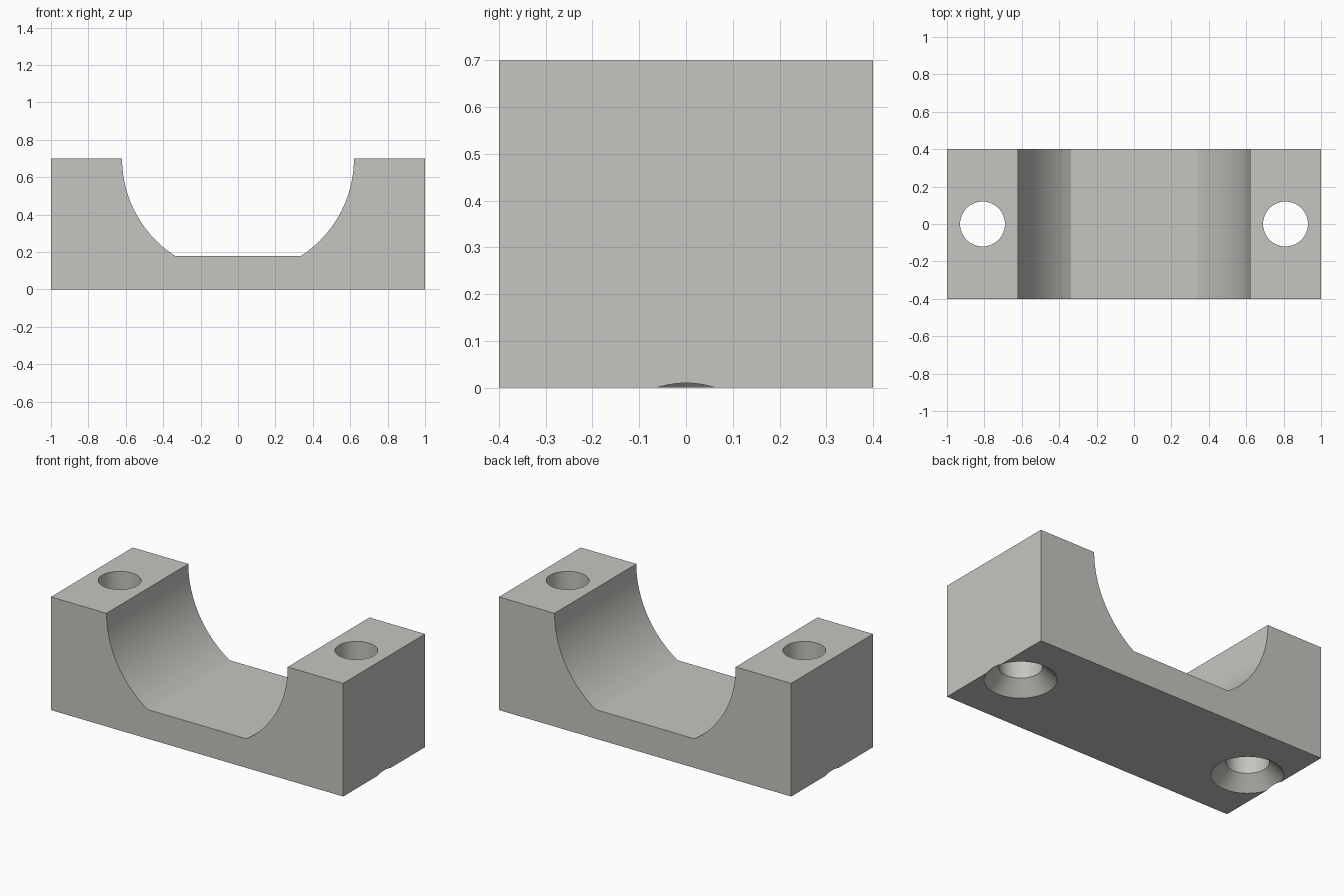
import bpy, bmesh, math

if "Cube" in bpy.data.objects:
    bpy.data.objects.remove(bpy.data.objects["Cube"])

grey = bpy.data.materials.new("warm_grey")
grey.diffuse_color = (0.56, 0.56, 0.53, 1)
grey.use_nodes = True
grey.node_tree.nodes["Principled BSDF"].inputs["Base Color"].default_value = grey.diffuse_color


def make_object(name, bm):
    bmesh.ops.recalc_face_normals(bm, faces=bm.faces)
    mesh = bpy.data.meshes.new(name)
    bm.to_mesh(mesh)
    bm.free()
    mesh.materials.append(grey)
    obj = bpy.data.objects.new(name, mesh)
    bpy.context.collection.objects.link(obj)
    return obj


# Block profile: round saddle with a flat floor, extruded along y
R, TOP, FLOOR, HALF = 0.62, 0.70, 0.18, 0.40
end = math.asin((TOP - FLOOR) / R)
arc = [(R * math.cos(end * i / 24), TOP - R * math.sin(end * i / 24)) for i in range(25)]
profile = [(-1, 0), (1, 0), (1, TOP)] + arc + [(-x, z) for x, z in reversed(arc)] + [(-1, TOP)]
bm = bmesh.new()
face = bm.faces.new([bm.verts.new((x, -HALF, z)) for x, z in profile])
ext = bmesh.ops.extrude_face_region(bm, geom=[face])
bmesh.ops.translate(bm, vec=(0, 2 * HALF, 0),
                    verts=[g for g in ext["geom"] if isinstance(g, bmesh.types.BMVert)])
block = make_object("saddle_block", bm)


# Countersunk bolt hole cutter, widening towards the base
def hole_cutter(name, cx, n=64):
    bm = bmesh.new()
    rings = []
    for r, z in ((0.25, -0.05), (0.12, 0.08), (0.12, 0.80)):
        rings.append([bm.verts.new((cx + r * math.cos(2 * math.pi * i / n),
                                    r * math.sin(2 * math.pi * i / n), z)) for i in range(n)])
    for a, b in zip(rings, rings[1:]):
        for i in range(n):
            j = (i + 1) % n
            bm.faces.new((a[i], a[j], b[j], b[i]))
    bm.faces.new(rings[0])
    bm.faces.new(rings[-1])
    cutter = make_object(name, bm)
    cutter.hide_render = True
    return cutter


cutters = [hole_cutter("left_hole_cutter", -0.81), hole_cutter("right_hole_cutter", 0.81)]
for cutter in cutters:
    mod = block.modifiers.new("bolt_hole", 'BOOLEAN')
    mod.operation = 'DIFFERENCE'
    mod.solver = 'EXACT'
    mod.object = cutter

# Bake the holes in and drop the cutters
bpy.context.view_layer.update()
cut_mesh = bpy.data.meshes.new_from_object(
    block.evaluated_get(bpy.context.evaluated_depsgraph_get()))
block.modifiers.clear()
block.data = cut_mesh
for cutter in cutters:
    bpy.data.objects.remove(cutter)

# Smooth curved walls, keep hard edges
bpy.context.view_layer.objects.active = block
block.select_set(True)
bpy.ops.object.shade_smooth_by_angle(angle=math.radians(30))
